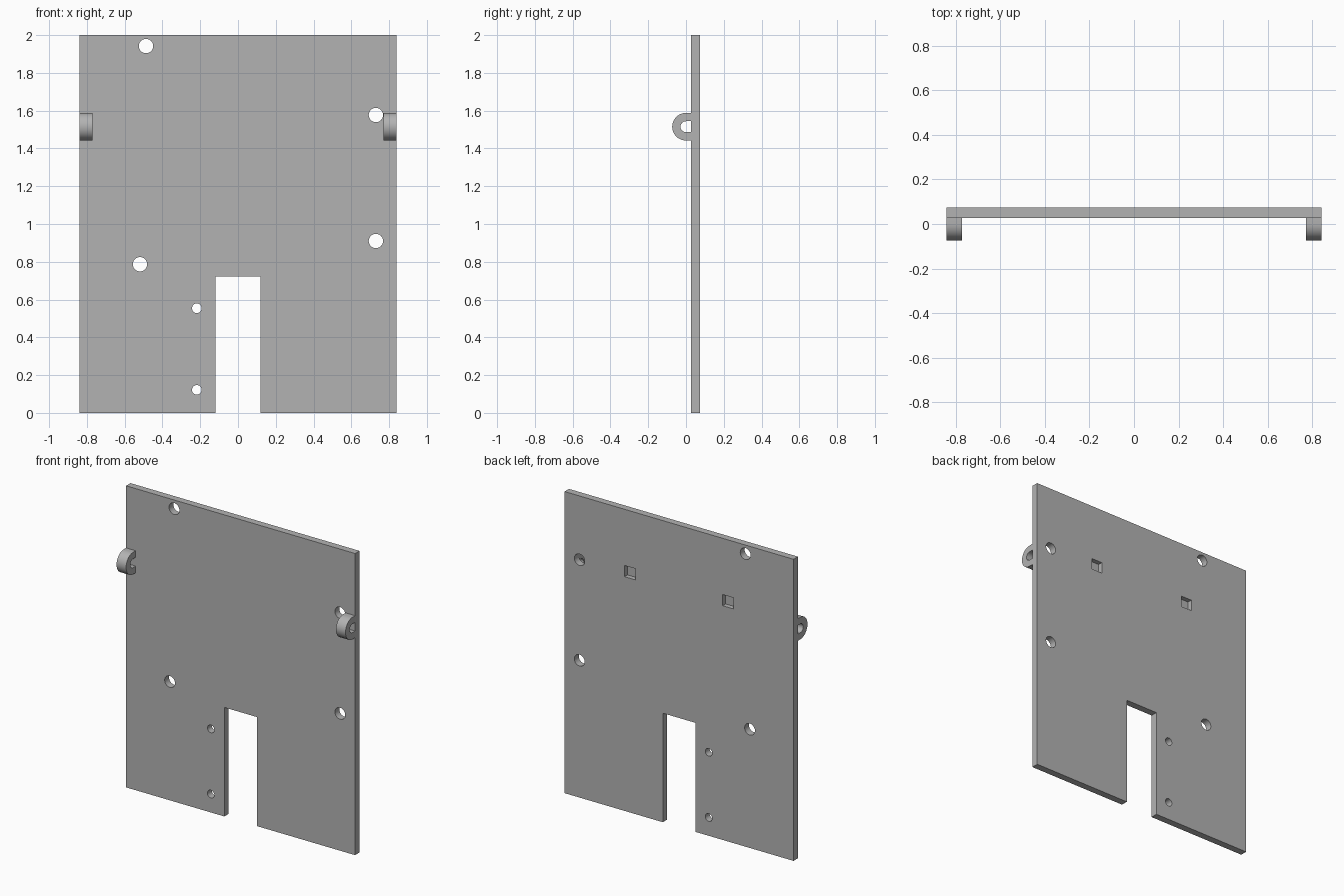
import bpy
import bmesh
from math import cos, sin, pi, radians
from mathutils import Vector

cube = bpy.data.objects.get("Cube")
if cube:
    bpy.data.objects.remove(cube, do_unlink=True)

HALF_W, HEIGHT = 0.84, 2.0
FRONT, BACK = 0.027, 0.073
NOTCH_W, NOTCH_H = 0.119, 0.723
LUG_Z, LUG_W = 1.515, 0.07

grey = bpy.data.materials.new("plain grey")
grey.use_nodes = True
grey.diffuse_color = (0.45, 0.45, 0.45, 1)
grey.node_tree.nodes["Principled BSDF"].inputs["Base Color"].default_value = grey.diffuse_color


def arc(cx, cy, r, start, end, n):
    """Points along an arc, both ends included."""
    step = (end - start) / n
    return [(cx + r * cos(start + i * step), cy + r * sin(start + i * step)) for i in range(n + 1)]


def prism(bm, points, offset, depth):
    """Extrude a closed outline of 3D points by a depth vector."""
    bottom = [bm.verts.new(Vector(p) + Vector(offset)) for p in points]
    face = bm.faces.new(bottom)
    made = bmesh.ops.extrude_face_region(bm, geom=[face], use_keep_orig=True)
    top = [g for g in made["geom"] if isinstance(g, bmesh.types.BMVert)]
    bmesh.ops.translate(bm, verts=top, vec=depth)


def make_object(name, bm):
    bmesh.ops.recalc_face_normals(bm, faces=bm.faces)
    mesh = bpy.data.meshes.new(name)
    bm.to_mesh(mesh)
    bm.free()
    mesh.materials.append(grey)
    obj = bpy.data.objects.new(name, mesh)
    bpy.context.collection.objects.link(obj)
    return obj


def activate(obj):
    bpy.ops.object.select_all(action='DESELECT')
    obj.select_set(True)
    bpy.context.view_layer.objects.active = obj


# Panel with the notch in its lower edge
outline = [(-HALF_W, 0), (-NOTCH_W, 0), (-NOTCH_W, NOTCH_H)]
outline += [(-x, z) for x, z in reversed(outline)]
outline += [(HALF_W, HEIGHT), (-HALF_W, HEIGHT)]
bm = bmesh.new()
prism(bm, [(x, FRONT, z) for x, z in outline], (0, 0, 0), (0, BACK - FRONT, 0))
panel = make_object("panel", bm)

# Cutter: screw holes through the panel and blind square pockets in the back
BIG, SMALL = 0.038, 0.0255
holes = [(-0.487, 1.942, BIG), (0.73, 1.577, BIG), (0.73, 0.91, BIG),
         (-0.519, 0.787, BIG), (-0.218, 0.554, SMALL), (-0.218, 0.122, SMALL)]
bm = bmesh.new()
for x, z, r in holes:
    ring = arc(x, z, r, 0, 2 * pi, 32)[:-1]
    prism(bm, [(px, 0, pz) for px, pz in ring], (0, 0, 0), (0, 0.1, 0))
for side in (-1, 1):
    square = [(-0.04, -0.037), (0.04, -0.037), (0.04, 0.037), (-0.04, 0.037)]
    prism(bm, [(x, 0, z) for x, z in square], (side * 0.36, BACK - 0.031, 1.59), (0, 0.06, 0))
cutter = make_object("hole_cutter", bm)
cutter.hide_render = True

cut = panel.modifiers.new("holes", 'BOOLEAN')
cut.operation = 'DIFFERENCE'
cut.solver = 'EXACT'
cut.object = cutter
activate(panel)
bpy.ops.object.modifier_apply(modifier=cut.name)
bpy.data.objects.remove(cutter, do_unlink=True)
bpy.ops.object.shade_smooth_by_angle(angle=radians(30))

# Rounded lugs with a D-shaped eye, at both edges of the front
outer = arc(0, LUG_Z, 0.073, pi / 2, 3 * pi / 2, 24)
inner = arc(0, LUG_Z, 0.029, 3 * pi / 2, pi / 2, 24)
profile = [(FRONT, outer[0][1])] + outer + [(FRONT, outer[-1][1])]
profile += [(FRONT, inner[0][1])] + inner + [(FRONT, inner[-1][1])]
for name, start in (("right_lug", -HALF_W), ("left_lug", HALF_W - LUG_W)):
    bm = bmesh.new()
    prism(bm, [(0, y, z) for y, z in profile], (start, 0, 0), (LUG_W, 0, 0))
    activate(make_object(name, bm))
    bpy.ops.object.shade_smooth_by_angle(angle=radians(30))
